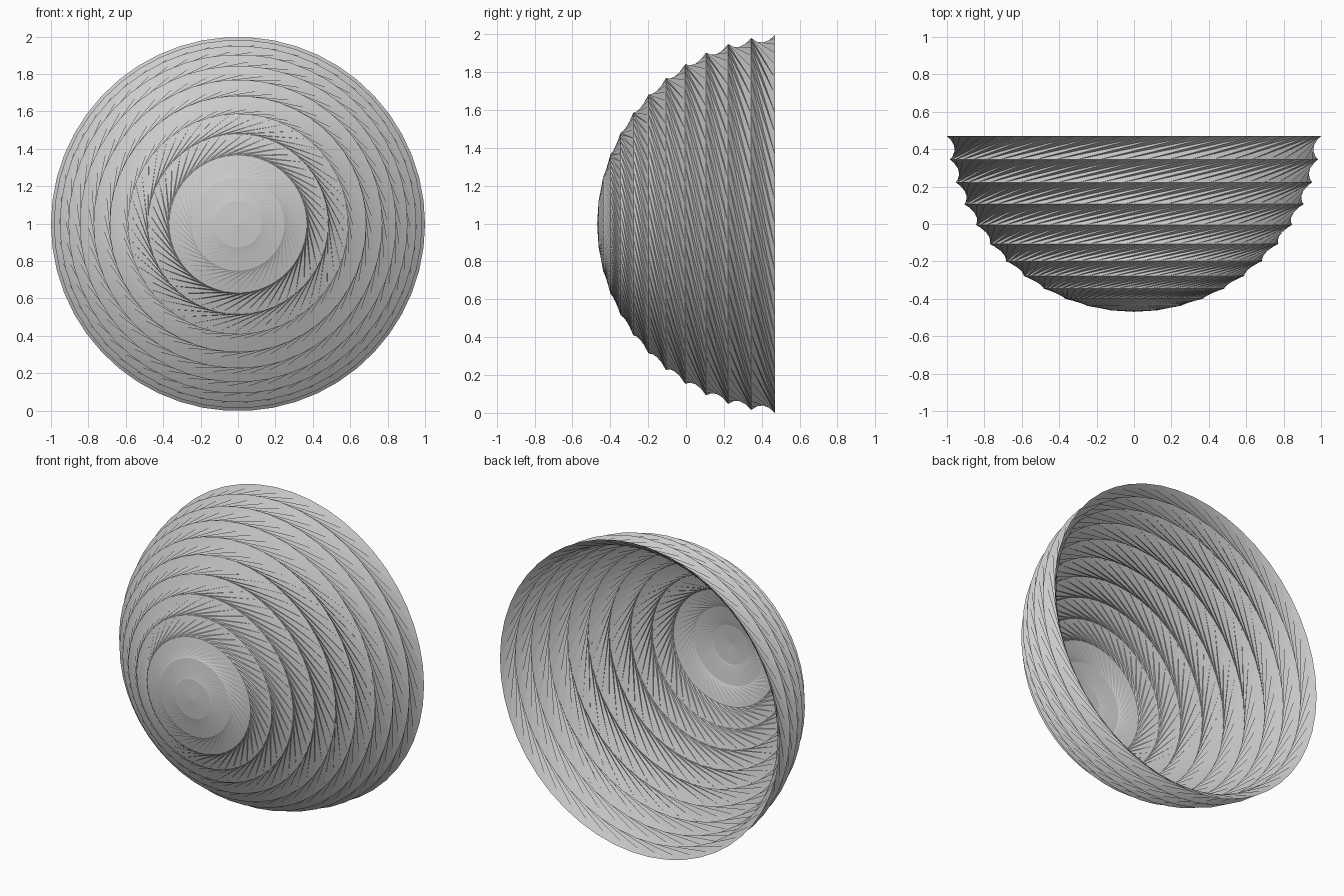
import bpy, bmesh
from math import sin, cos, radians

if "Cube" in bpy.data.objects:
    bpy.data.objects.remove(bpy.data.objects["Cube"])

SEG = 50          # facets around the bowl
RINGS = 12        # ridges from apex to rim
STEP = radians(7.2)
TWIST = 4         # segments each band is twisted by
R = 1 / sin(RINGS * STEP)
Y0 = R * (1 + cos(RINGS * STEP)) / 2   # sphere centre, so depth is centred on y = 0

bm = bmesh.new()

# Ridge circles lie on a sphere whose axis runs along y
rings = []
for k in range(1, RINGS + 1):
    r, y = R * sin(k * STEP), Y0 - R * cos(k * STEP)
    rings.append([bm.verts.new((r * cos(i * STEP), y, 0.998 + r * sin(i * STEP)))
                  for i in range(SEG)])

# Apex cap
apex = bm.verts.new((0, Y0 - R, 0.998))
for i in range(SEG):
    bm.faces.new((apex, rings[0][i], rings[0][(i + 1) % SEG]))

# Twisted bands, pinched in between the ridges
for a, b in zip(rings, rings[1:]):
    for i in range(SEG):
        j = (i + 1) % SEG
        p, q = (i - TWIST) % SEG, (j - TWIST) % SEG
        bm.faces.new((a[i], b[p], a[j]))
        bm.faces.new((a[j], b[p], b[q]))

bmesh.ops.recalc_face_normals(bm, faces=bm.faces[:])
mesh = bpy.data.meshes.new("ribbed_bowl")
bm.to_mesh(mesh)
bm.free()
bowl = bpy.data.objects.new("ribbed_bowl", mesh)
bpy.context.collection.objects.link(bowl)
